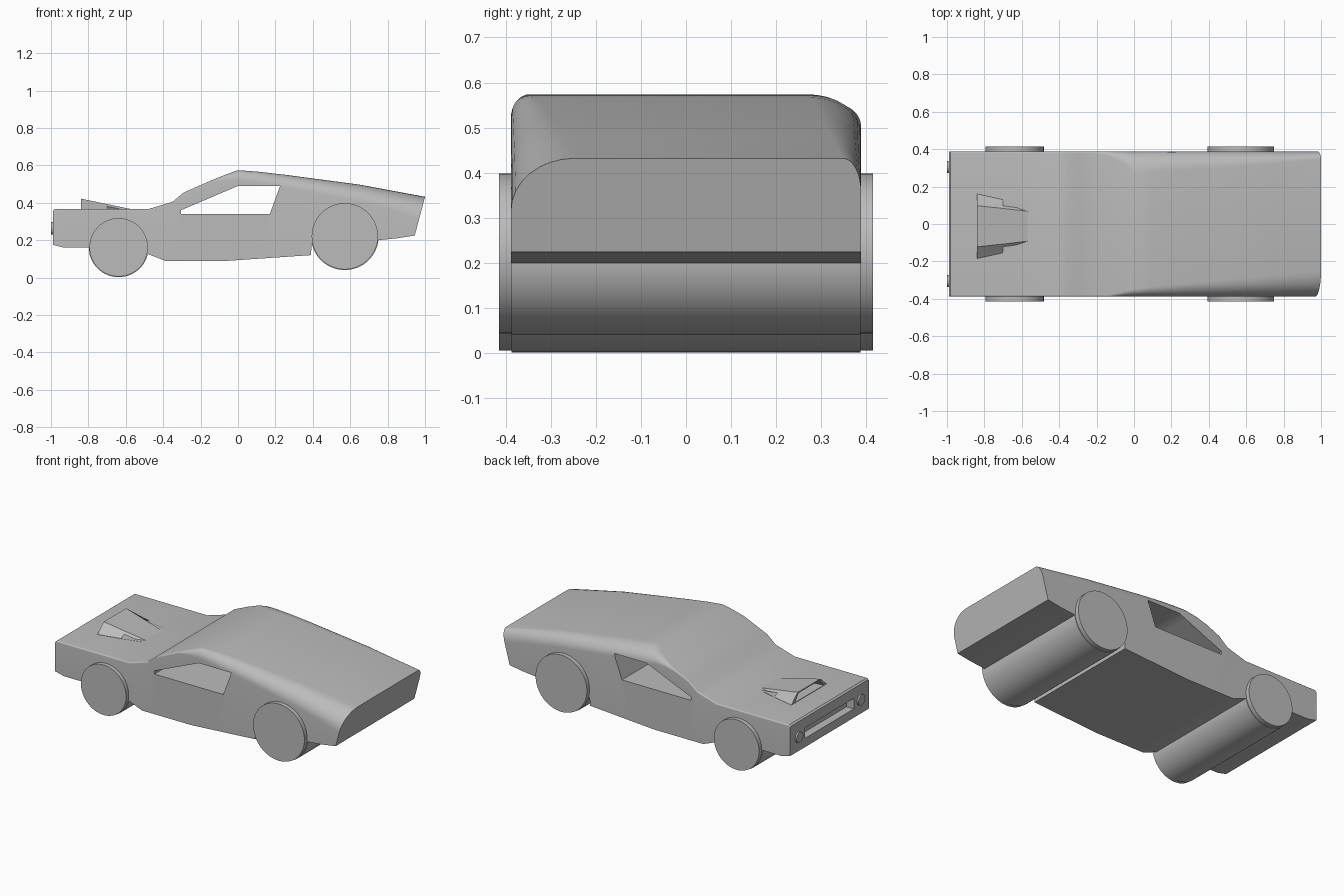
import bpy, bmesh, math
from mathutils import Matrix

cube = bpy.data.objects.get("Cube")
if cube:
    bpy.data.objects.remove(cube, do_unlink=True)

grey = bpy.data.materials.new("plain grey")
GREY = (0.5, 0.5, 0.5, 1)
grey.diffuse_color = GREY
grey.use_nodes = True
grey.node_tree.nodes["Principled BSDF"].inputs["Base Color"].default_value = GREY


def make(name, bm):
    bmesh.ops.recalc_face_normals(bm, faces=bm.faces[:])
    me = bpy.data.meshes.new(name)
    bm.to_mesh(me)
    bm.free()
    me.materials.append(grey)
    ob = bpy.data.objects.new(name, me)
    bpy.context.collection.objects.link(ob)
    return ob


def loft(name, rings):
    """Skin a closed solid through rings of equal point count."""
    bm = bmesh.new()
    vs = [[bm.verts.new(p) for p in ring] for ring in rings]
    n = len(vs[0])
    for a, b in zip(vs, vs[1:]):
        for i in range(n):
            j = (i + 1) % n
            bm.faces.new((a[i], a[j], b[j], b[i]))
    bm.faces.new(vs[0])
    bm.faces.new(vs[-1])
    return make(name, bm)


def cylinder(name, x, z, r, y0, y1, axis="Y", segs=64):
    """Cylinder along y, or along x when axis is X (x is then its y centre)."""
    bm = bmesh.new()
    bmesh.ops.create_cone(bm, cap_ends=True, segments=segs, radius1=r, radius2=r, depth=y1 - y0)
    mid = (y0 + y1) / 2
    if axis == "Y":
        mat = Matrix.Translation((x, mid, z)) @ Matrix.Rotation(math.pi / 2, 4, "X")
    else:
        mat = Matrix.Translation((mid, x, z)) @ Matrix.Rotation(math.pi / 2, 4, "Y")
    bmesh.ops.transform(bm, matrix=mat, verts=bm.verts[:])
    return make(name, bm)


def smooth(ob, angle=26):
    bpy.ops.object.select_all(action="DESELECT")
    ob.select_set(True)
    bpy.context.view_layer.objects.active = ob
    bpy.ops.object.shade_smooth_by_angle(angle=math.radians(angle))


def cut(ob, cutter):
    mod = ob.modifiers.new("cut", "BOOLEAN")
    mod.operation = "DIFFERENCE"
    mod.solver = "EXACT"
    mod.object = cutter
    bpy.context.view_layer.objects.active = ob
    bpy.ops.object.modifier_apply(modifier=mod.name)
    bpy.data.objects.remove(cutter, do_unlink=True)


def interp(points, x):
    if x <= points[0][0]:
        return points[0][1]
    for (x0, a), (x1, b) in zip(points, points[1:]):
        if x <= x1:
            return a + (b - a) * (x - x0) / (x1 - x0)
    return points[-1][1]


# Side profile of the body, and the roof-edge rounding (width, height) on each side
TOP = [(-0.99, 0.358), (-0.98, 0.366), (-0.48, 0.366), (-0.35, 0.405), (-0.29, 0.455),
       (-0.13, 0.525), (-0.06, 0.553), (0, 0.574), (0.1, 0.567), (0.25, 0.55), (0.65, 0.497), (1, 0.432)]
BOTTOM = [(-0.99, 0.175), (-0.93, 0.16), (-0.79, 0.16), (-0.64, 0.165), (-0.48, 0.125), (-0.39, 0.09),
          (-0.05, 0.09), (0.39, 0.12), (0.395, 0.2), (0.75, 0.2), (1, 0.225)]
LEFT_W = [(-0.2, 0.008), (-0.13, 0.025), (-0.06, 0.06), (0, 0.12), (0.25, 0.10), (0.65, 0.075), (1, 0.04)]
LEFT_H = [(-0.2, 0.008), (-0.13, 0.025), (-0.06, 0.05), (0, 0.083), (1, 0.075)]
RIGHT_W = [(-0.13, 0.008), (0, 0.042), (0.25, 0.07), (0.65, 0.105), (1, 0.14)]
RIGHT_H = [(-0.13, 0.008), (0, 0.052), (1, 0.117)]
HALF = 0.388
STEPS = 8


def section(x):
    top, bot = interp(TOP, x), interp(BOTTOM, x)
    pts = [(-HALF, bot), (HALF, bot)]
    for side, ws, hs in ((1, LEFT_W, LEFT_H), (-1, RIGHT_W, RIGHT_H)):
        w, h = interp(ws, x), interp(hs, x)
        arc = []
        for i in range(STEPS + 1):
            a = math.pi / 2 * i / STEPS
            arc.append((side * (HALF - w + w * math.cos(a)), top - h + h * math.sin(a)))
        pts += arc if side == 1 else arc[::-1]
    # the tail panel leans in towards the bottom
    lean = 0.055 / 0.207 if x >= 1 else 0
    return [(x - lean * (0.432 - z), y, z) for y, z in pts]


stations = sorted({p[0] for p in TOP + BOTTOM} | {-0.2, 0.45, 0.85})
body = loft("body", [section(x) for x in stations])

# Side windows, open right through the cabin
WINDOW = [(-0.305, 0.34), (0.17, 0.34), (0.225, 0.49), (0, 0.49), (-0.305, 0.36)]
cut(body, loft("window_cutter", [[(x, y, z) for x, z in WINDOW] for y in (-0.6, 0.6)]))


def box_ring(x, w, z0, z1):
    return [(x, -w, z0), (x, w, z0), (x, w, z1), (x, -w, z1)]


# Grille slot in the nose
cut(body, loft("grille_cutter", [box_ring(-1.1, 0.24, 0.23, 0.295), box_ring(-0.94, 0.24, 0.23, 0.295)]))
smooth(body)


# Hood scoop: a tapering hump with a hollow mouth
def scoop_ring(x, base, crown, z):
    c = -0.012
    return [(x, c - base, 0.35), (x, c - base, 0.367), (x, c - crown * 1.15, z - 0.012), (x, c - crown, z),
            (x, c + crown, z), (x, c + crown * 1.15, z - 0.012), (x, c + base, 0.367), (x, c + base, 0.35)]


scoop = loft("hood_scoop", [scoop_ring(-0.84, 0.173, 0.11, 0.422), scoop_ring(-0.7, 0.142, 0.095, 0.393),
                            scoop_ring(-0.57, 0.11, 0.08, 0.366)])
mouth = [[(x, -0.012 + y, z) for y, z in ((-w, 0.369), (w, 0.369), (w * 0.7, top), (-w * 0.7, top))]
         for x, w, top in ((-0.9, 0.155, 0.428), (-0.74, 0.13, 0.393))]
cut(scoop, loft("mouth_cutter", mouth))
smooth(scoop)

# Wheels: a full-width roller with a slightly smaller disc standing out on each side
for name, x, z, r in (("front", -0.638, 0.162, 0.16), ("rear", 0.571, 0.221, 0.181)):
    smooth(cylinder(name + "_roller", x, z, r, -HALF + 0.001, HALF - 0.001))
    for side, y in (("left", 0.386), ("right", -0.414)):
        smooth(cylinder(f"{name}_wheel_{side}", x, z, r - 0.004, y, y + 0.028))

# Headlights
for side, y in (("left", 0.305), ("right", -0.305)):
    smooth(cylinder("headlight_" + side, y, 0.263, 0.033, -1.0, -0.97, "X", 32))
